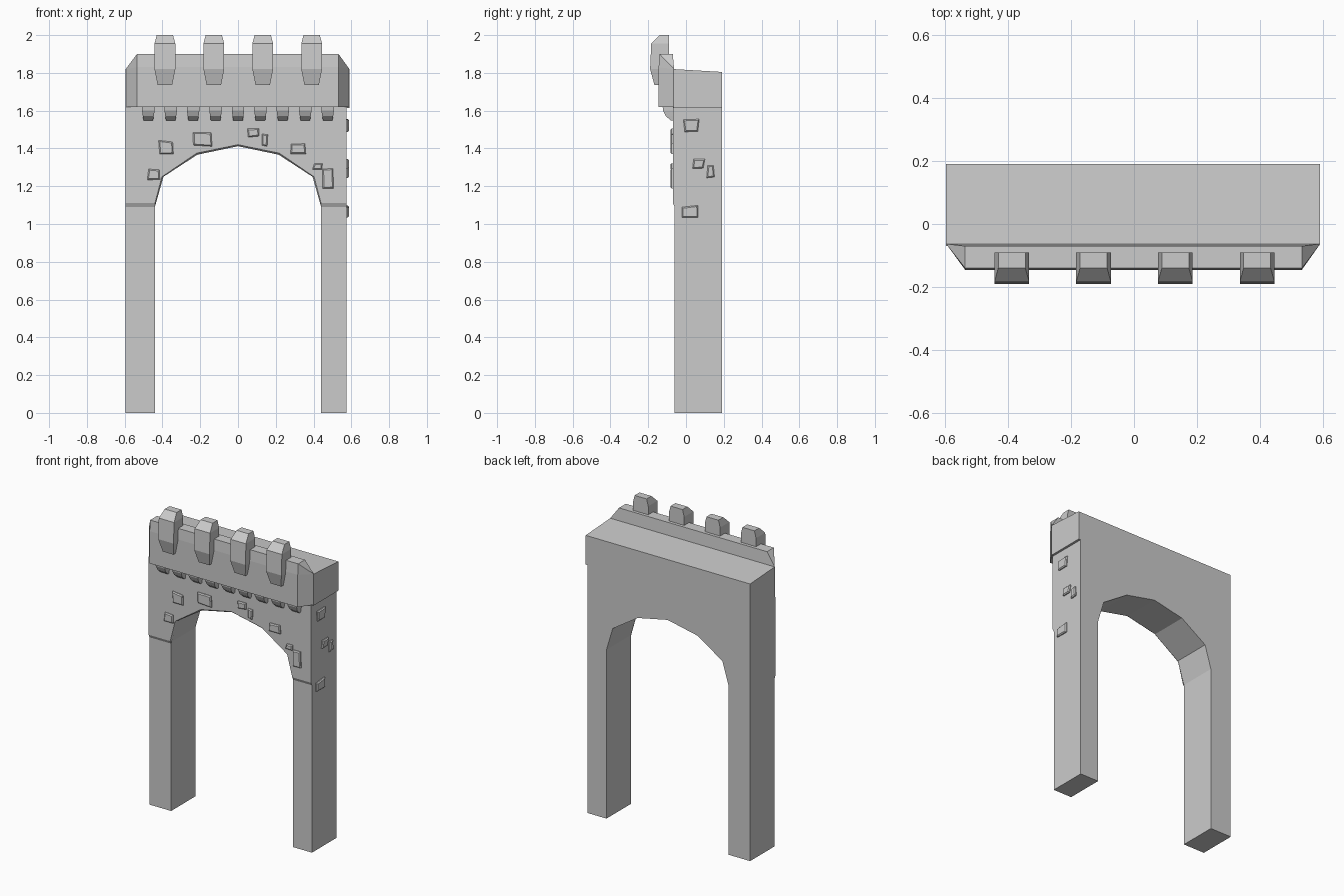
import bpy, bmesh, random

if "Cube" in bpy.data.objects:
    bpy.data.objects.remove(bpy.data.objects["Cube"])
random.seed(4)


def finish(bm, name):
    bmesh.ops.recalc_face_normals(bm, faces=bm.faces)
    me = bpy.data.meshes.new(name)
    bm.to_mesh(me)
    bm.free()
    ob = bpy.data.objects.new(name, me)
    bpy.context.collection.objects.link(ob)
    return ob


def hull(name, pts):
    """Convex flat-faced solid around a few points."""
    bm = bmesh.new()
    vs = [bm.verts.new(p) for p in pts]
    res = bmesh.ops.convex_hull(bm, input=vs)
    junk = {g for g in res["geom_interior"] + res["geom_unused"]
            if isinstance(g, bmesh.types.BMVert)}
    bmesh.ops.delete(bm, geom=list(junk), context='VERTS')
    bmesh.ops.dissolve_limit(bm, angle_limit=0.01, verts=bm.verts, edges=bm.edges)
    return finish(bm, name)


def loft(name, prof_a, ya, prof_b, yb):
    """Joins two matching xz outlines lying at two depths."""
    bm = bmesh.new()
    a = [bm.verts.new((x, ya, z)) for x, z in prof_a]
    b = [bm.verts.new((x, yb, z)) for x, z in prof_b]
    n = len(a)
    bm.faces.new(a)
    bm.faces.new(b[::-1])
    for i in range(n):
        j = (i + 1) % n
        bm.faces.new((a[i], b[i], b[j], a[j]))
    return finish(bm, name)


L, R, TOP = -0.595, 0.575, 1.62


def outline(foot, grow=0.0):
    half = [(0.44, 1.10), (0.395 + grow, 1.25), (0.215 + grow * 0.5, 1.367 + grow)]
    if foot > 1:
        half[0] = (0.44, foot)
    else:
        half.insert(0, (0.44, foot))
    arch = half + [(0, 1.412 + grow)] + [(-x, z) for x, z in half[::-1]]
    return [(L, TOP), (R, TOP), (R, foot)] + arch + [(L, foot)]


# Arched wall with two legs, and the thin raised front facing
loft("arch_wall", outline(0), -0.06, outline(0), 0.19)
loft("front_facing", outline(1.09), -0.06, outline(1.11, 0.008), -0.07)

# Upper block with a slightly sloping roof
hull("upper_block", [(x, y, z) for x in (L, 0.59)
                     for y, z in ((-0.065, 1.615), (-0.065, 1.82), (0.19, 1.615), (0.19, 1.805))])

# Parapet with angled ends
pts = []
for end, shoulder in ((L, -0.535), (0.59, 0.532)):
    pts += [(end, -0.063, 1.62), (end, -0.063, 1.82)]
    pts += [(shoulder, -0.145, 1.62), (shoulder, -0.145, 1.83),
            (shoulder, -0.14, 1.90), (shoulder, -0.07, 1.90)]
hull("parapet", pts)

# Battlements: half width, front y, height
for i in range(4):
    cx = -0.387 + i * 0.259
    rings = ((0.043, -0.14, 2.0), (0.055, -0.184, 1.955),
             (0.055, -0.19, 1.82), (0.038, -0.167, 1.735))
    hull(f"battlement_{i}", [(cx + s * w, y, z) for w, f, z in rings
                             for s in (-1, 1) for y in (f, -0.09)])

# Corbels under the parapet
for i in range(9):
    cx = (i - 4) * 0.1187
    rings = ((0.033, -0.125, 1.63), (0.033, -0.121, 1.60),
             (0.029, -0.108, 1.572), (0.025, -0.08, 1.548))
    hull(f"corbel_{i}", [(cx + s * w, y, z) for w, f, z in rings
                         for s in (-1, 1) for y in (f, -0.06)])


# Raised stones: centre and size on the wall plane
def stone(name, u, v, w, h, place):
    corners = [(su, sv, random.uniform(-.005, .005), random.uniform(-.005, .005))
               for su, sv in ((-1, -1), (1, -1), (1, 1), (-1, 1))]
    hull(name, [place(u + su * (w / 2 - inset) + ju, v + sv * (h / 2 - inset) + jv, d)
                for su, sv, ju, jv in corners
                for inset, d in ((0, -0.01), (0, 0.006), (0.006, 0.012))])


front = [(-.445, 1.263, .065, .05), (-.38, 1.406, .075, .065), (-.19, 1.448, .10, .068),
         (.08, 1.486, .06, .045), (.138, 1.443, .032, .06), (.318, 1.4, .08, .055),
         (.423, 1.305, .048, .036), (.477, 1.241, .055, .10)]
side = [(.028, 1.523, .078, .062), (.067, 1.316, .058, .045),
        (.13, 1.276, .032, .06), (.022, 1.066, .084, .056)]
for i, s in enumerate(front):
    stone(f"front_stone_{i}", *s, lambda u, v, d: (u, -0.07 - d, v))
for i, s in enumerate(side):
    stone(f"side_stone_{i}", *s, lambda u, v, d: (R + d, u, v))
